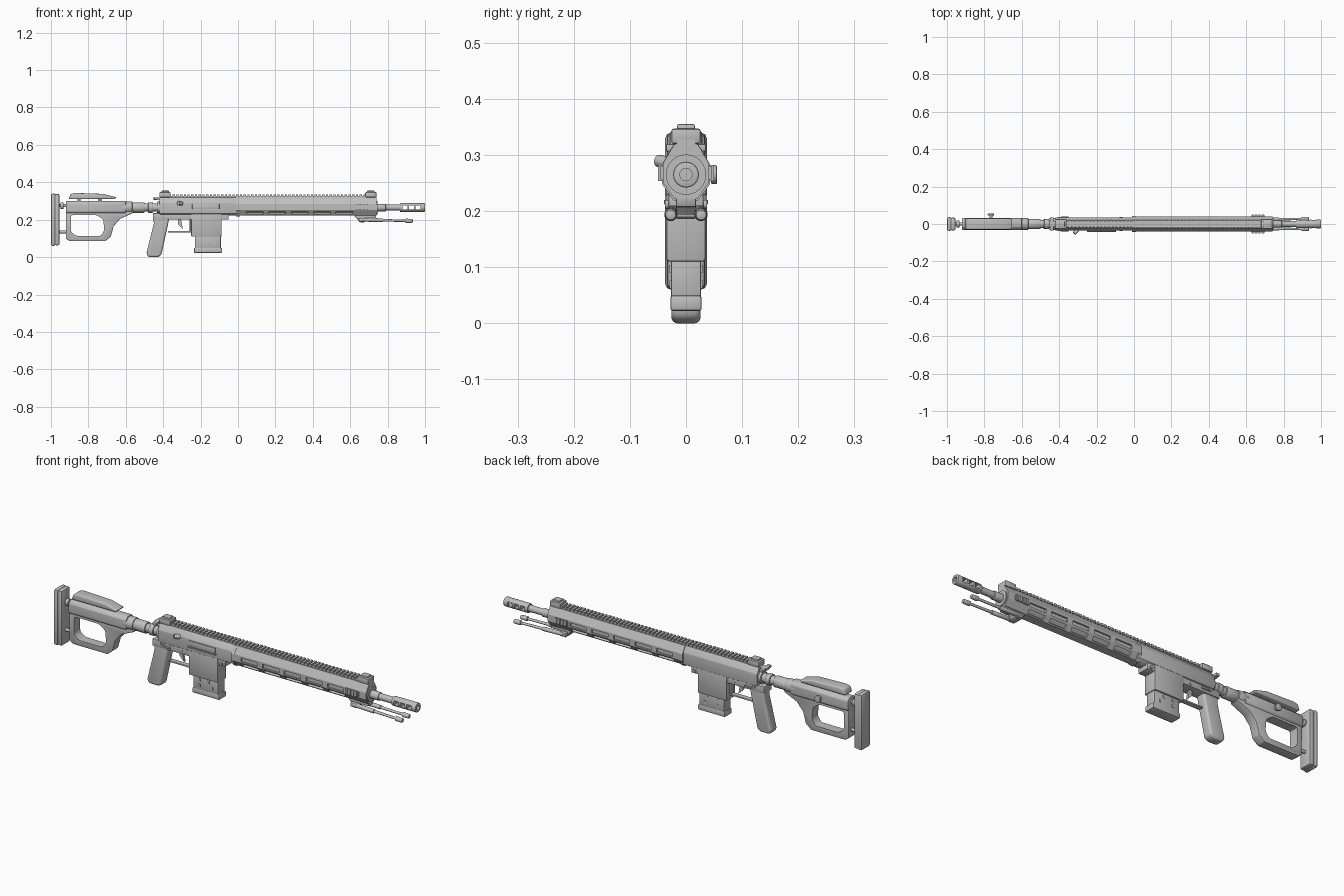
import bpy, bmesh
from math import radians
from mathutils import Matrix, Vector

default_cube = bpy.data.objects.get("Cube")
if default_cube:
    bpy.data.objects.remove(default_cube)

SHADE = .52
BORE = .265       # height of the barrel axis
DECK = .32        # top of receiver and handguard
MUZZLE = 1

grey = bpy.data.materials.new("plain_grey")
grey.use_nodes = True
grey.diffuse_color = (SHADE, SHADE, SHADE, 1)
grey.node_tree.nodes["Principled BSDF"].inputs["Base Color"].default_value = grey.diffuse_color


def finish(name, bm, bevel=0, segments=2):
    bmesh.ops.recalc_face_normals(bm, faces=bm.faces)
    mesh = bpy.data.meshes.new(name)
    bm.to_mesh(mesh)
    bm.free()
    mesh.materials.append(grey)
    part = bpy.data.objects.new(name, mesh)
    bpy.context.collection.objects.link(part)
    if bevel:
        modifier = part.modifiers.new("Bevel", 'BEVEL')
        modifier.width = bevel
        modifier.segments = segments
        modifier.limit_method = 'ANGLE'
    return part


def box(name, start, end, bottom, top, half, y=0, bevel=0):
    bm = bmesh.new()
    centre = ((start + end) / 2, y, (bottom + top) / 2)
    size = (end - start, half * 2, top - bottom, 1)
    bmesh.ops.create_cube(bm, size=1, matrix=Matrix.Translation(centre) @ Matrix.Diagonal(size))
    return finish(name, bm, bevel)


def extrude(name, outline, offset, bevel=0, segments=2):
    """Cap an outline and extrude it along an offset"""
    bm = bmesh.new()
    face = bm.faces.new([bm.verts.new(point) for point in outline])
    moved = bmesh.ops.extrude_face_region(bm, geom=[face], use_keep_orig=True)["geom"]
    verts = [item for item in moved if isinstance(item, bmesh.types.BMVert)]
    bmesh.ops.translate(bm, verts=verts, vec=offset)
    return finish(name, bm, bevel, segments)


def plate(name, outline, half, bevel=0, segments=2):
    """Side outline of (x, z) points, centred across y"""
    return extrude(name, [(x, -half, z) for x, z in outline], (0, half * 2, 0), bevel, segments)


def housing(name, start, end, half, bottom, top, low, high, bevel=0):
    """Eight-sided body; low and high are the sloped shares of its height"""
    height = top - bottom
    side = [(half / 2, bottom), (half, bottom + low * height),
            (half, top - high * height), (half / 2, top)]
    ring = side + [(-y, z) for y, z in reversed(side)]
    return extrude(name, [(start, y, z) for y, z in ring], (end - start, 0, 0), bevel)


def rod(name, start, end, radius, tip=None, bevel=0, sides=24):
    bm = bmesh.new()
    start, end = Vector(start), Vector(end)
    span = end - start
    turn = span.to_track_quat('Z', 'Y').to_matrix().to_4x4()
    bmesh.ops.create_cone(bm, cap_ends=True, segments=sides, radius1=radius,
                          radius2=radius if tip is None else tip, depth=span.length,
                          matrix=Matrix.Translation((start + end) / 2) @ turn)
    return finish(name, bm, bevel)


def barrel_rod(name, start, end, radius, bevel=0):
    return rod(name, (start, 0, BORE), (end, 0, BORE), radius, bevel=bevel)


def pin(name, x, z, inner, outer, radius, bevel=0):
    return rod(name, (x, inner, z), (x, outer, z), radius, bevel=bevel)


def repeat(part, count, step):
    modifier = part.modifiers.new("Array", 'ARRAY')
    modifier.count = count
    modifier.use_relative_offset = False
    modifier.use_constant_offset = True
    modifier.constant_offset_displace = (step, 0, 0)
    return part


def mirror(part):
    modifier = part.modifiers.new("Mirror", 'MIRROR')
    modifier.use_axis = (False, True, False)
    return part


def bake(part):
    bpy.context.view_layer.update()
    graph = bpy.context.evaluated_depsgraph_get()
    mesh = bpy.data.meshes.new_from_object(part.evaluated_get(graph))
    part.modifiers.clear()
    part.data = mesh


def cut(target, cutter):
    cutter.hide_render = True
    modifier = target.modifiers.new("Cut", 'BOOLEAN')
    modifier.operation = 'DIFFERENCE'
    modifier.solver = 'EXACT'
    modifier.object = cutter
    bake(target)
    bpy.data.objects.remove(cutter)


# Handguard with four rows of slots
handguard = housing("handguard", 0, .74, .041, .222, DECK, .3, .36)
for angle in (0, 180, -45, 225):
    slot = repeat(box("slot_cutter", .045, .135, -.01, .01, .01, y=.043), 5, .12)
    slot.location.z = BORE
    slot.rotation_euler.x = radians(angle)
    cut(handguard, slot)
housing("handguard_clamp", -.01, .01, .043, .218, DECK, .3, .36)
barrel_rod("handguard_front_ring", .73, .745, .036)
mirror(box("side_rail", .625, .7, .256, .28, .005, y=.04))
mirror(repeat(box("side_rail_teeth", .63, .64, .254, .282, .005, y=.045), 4, .018))

# Top rail and teeth
box("top_rail", -.41, .74, .31, .328, .017)
repeat(box("top_rail_teeth", -.41, -.398, .324, .336, .022), 57, .02)

# Folded sights
for name, x in (("rear_sight", -.39), ("front_sight", .71)):
    box(name + "_base", x - .03, x + .03, DECK, .347, .026, bevel=.004)
    box(name + "_leaf", x - .02, x + .02, .34, .355, .016, bevel=.003)

# Barrel and ported muzzle brake
barrel_rod("barrel_shoulder", .7, .79, .02, bevel=.002)
barrel_rod("barrel", .78, .88, .016)
brake = barrel_rod("muzzle_brake", .865, MUZZLE, .023, bevel=.003)
cut(brake, barrel_rod("bore_cutter", .97, MUZZLE + .1, .011))
cut(brake, repeat(box("port_cutter", .88, .905, BORE - .011, BORE + .011, .05), 3, .035))

# Receiver
housing("upper_receiver", -.42, 0, .036, .222, DECK, .1, .3, bevel=.002)
box("lower_receiver", -.455, -.05, .2, .235, .031, bevel=.003)
box("magazine_well", -.25, -.088, .11, .265, .035, bevel=.005)
box("ejection_cover", -.245, -.1, .256, .284, .005, y=-.036, bevel=.002)
box("ejection_hinge", -.25, -.095, .25, .256, .004, y=-.039)
rod("forward_assist", (-.3, -.03, .285), (-.32, -.05, .29), .011, bevel=.002)
box("charging_rod", -.455, -.41, .308, DECK, .014, bevel=.002)
box("charging_handle", -.45, -.43, .306, DECK, .036, bevel=.003)
pin("rear_pin", -.4, .222, -.037, .037, .007)
pin("front_pin", -.07, .212, -.037, .037, .008)
pin("trigger_pin", -.29, .212, -.034, .034, .005)
mirror(box("selector_lever", -.39, -.35, .212, .22, .003, y=.036, bevel=.001))

# Magazine
box("magazine", -.23, -.092, .04, .13, .027, bevel=.004)
box("magazine_floor", -.235, -.085, .022, .05, .028, bevel=.005)
repeat(box("magazine_upper_ribs", -.2, -.19, .09, .104, .029), 2, .05)
repeat(box("magazine_lower_ribs", -.2, -.19, .062, .076, .029), 2, .07)

# Trigger and guard
box("trigger_guard", -.375, -.25, .132, .14, .012, bevel=.002)
box("trigger_guard_post", -.258, -.248, .132, .205, .012, bevel=.002)
plate("trigger", [(-.32, .205), (-.305, .205), (-.295, .15), (-.32, .175)], .006)

# Pistol grip
plate("pistol_grip", [(-.455, .225), (-.365, .225), (-.375, .17), (-.41, .01), (-.43, 0),
                      (-.48, 0), (-.49, .02), (-.45, .18)], .026, bevel=.011, segments=4)

# Buffer tube with collars
barrel_rod("buffer_tube", -.6, -.42, .022)
barrel_rod("stock_socket", -.62, -.565, .032, bevel=.003)
barrel_rod("tube_sleeve", -.57, -.5, .028, bevel=.003)
barrel_rod("locking_nut", -.48, -.455, .028, bevel=.002)
barrel_rod("end_collar", -.433, -.415, .031, bevel=.002)

# Stock body and open lower frame
housing("stock_body", -.92, -.6, .031, .228, .301, .2, .2, bevel=.004)
frame = plate("stock_frame", [(-.92, .25), (-.92, .1), (-.9, .085), (-.71, .085), (-.68, .11),
                              (-.665, .165), (-.63, .205), (-.56, .236), (-.56, .25)], .024, bevel=.004)
cut(frame, plate("frame_cutter", [(-.893, .225), (-.755, .225), (-.72, .2), (-.715, .14),
                                  (-.735, .113), (-.865, .113), (-.893, .135)], .1, bevel=.01))

# Cheek rest on posts with a side knob
plate("cheek_rest", [(-.905, .31), (-.895, .338), (-.87, .343), (-.72, .338), (-.65, DECK), (-.66, .31)],
      .029, bevel=.006, segments=3)
for x in (-.85, -.74):
    rod("cheek_post", (x, 0, .28), (x, 0, DECK), .009)
pin("cheek_knob_stem", -.765, BORE, .02, .05, .008)
pin("cheek_knob", -.765, BORE, .045, .055, .017, bevel=.002)

# Butt pad with adjusting wheel and guide post
box("butt_pad", -1, -.975, .06, .34, .037, bevel=.01)
box("butt_plate", -.98, -.955, .063, .338, .034, bevel=.007)
rod("butt_stem", (-.96, 0, .275), (-.91, 0, .275), .008)
rod("butt_wheel", (-.95, 0, .275), (-.933, 0, .275), .018, bevel=.002)
rod("butt_guide_post", (-.96, 0, .135), (-.91, 0, .135), .008)

# Folded bipod
plate("bipod_mount", [(.615, .228), (.655, .186), (.675, .186), (.69, .207), (.735, .207), (.74, .228)],
      .018, bevel=.003)
box("bipod_hinge", .645, .68, .188, .21, .032, bevel=.004)
mirror(rod("bipod_upper_leg", (.66, .025, .2), (.775, .026, .197), .01, bevel=.002))
mirror(rod("bipod_lower_leg", (.77, .026, .197), (.9, .027, .194), .007, tip=.006))
mirror(rod("bipod_foot", (.895, .027, .194), (.935, .027, .193), .012, tip=.01, bevel=.005))

# Smooth shading with sharp edges kept
bpy.ops.object.select_all(action='DESELECT')
for part in list(bpy.context.scene.objects):
    if part.type == 'MESH':
        bake(part)
        part.select_set(True)
        bpy.context.view_layer.objects.active = part
bpy.ops.object.shade_smooth_by_angle(angle=radians(30))
